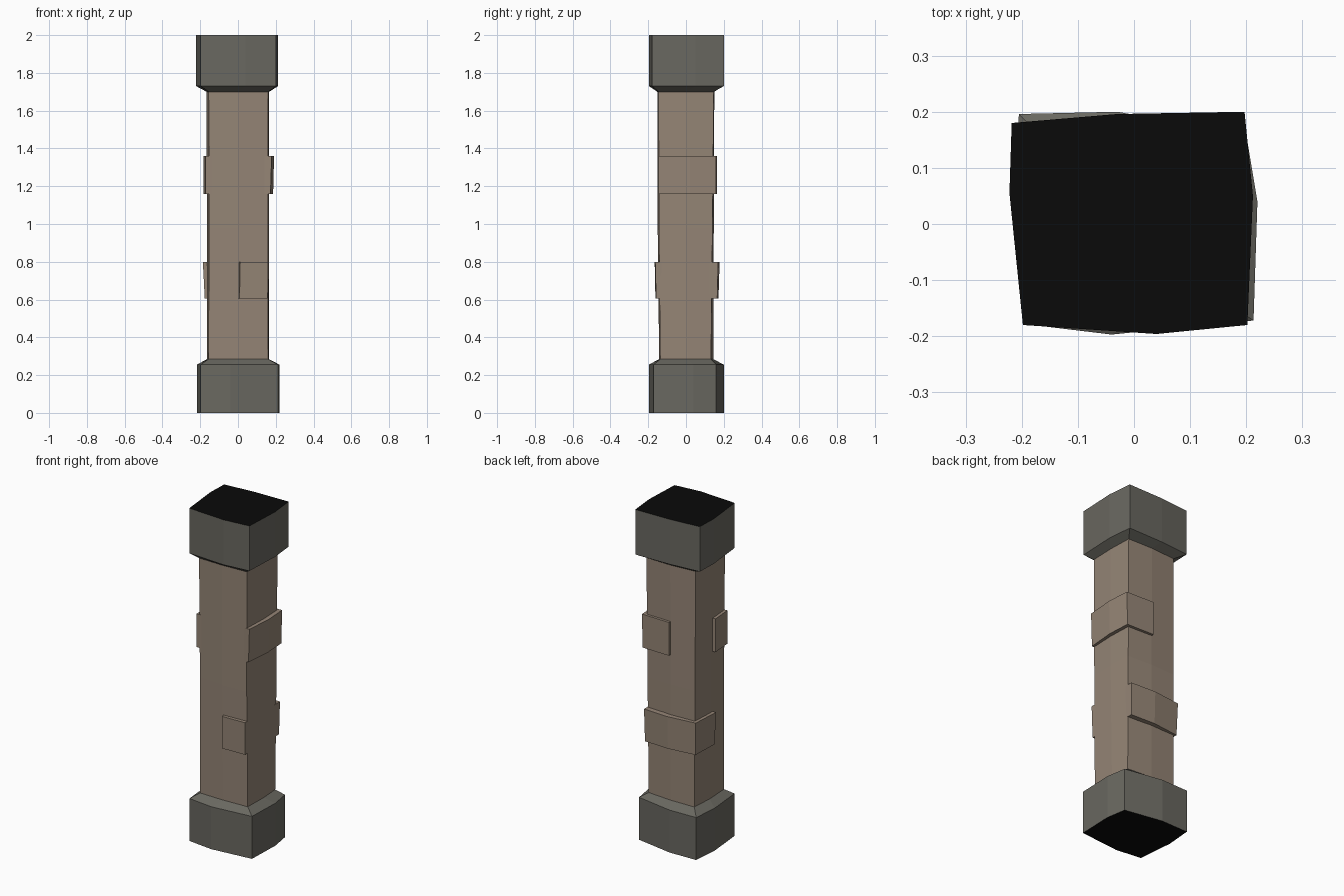
import bpy

if "Cube" in bpy.data.objects:
    bpy.data.objects.remove(bpy.data.objects["Cube"])


def material(name, rgb):
    m = bpy.data.materials.new(name)
    m.diffuse_color = (*rgb, 1)
    m.use_nodes = True
    m.node_tree.nodes["Principled BSDF"].inputs["Base Color"].default_value = m.diffuse_color
    return m


BROWN = material("brown stone", (0.30, 0.235, 0.18))
GREY = material("grey stone", (0.142, 0.138, 0.118))
BLACK = material("black end", (0.003, 0.003, 0.003))


def loft(name, rings, mats, black_at=None):
    """Stack plan outlines [(z, points)] into a closed flat-faced solid."""
    n = len(rings[0][1])
    verts = [(x, y, z) for z, pts in rings for x, y in pts]
    faces = [list(range(n))[::-1], [len(verts) - n + i for i in range(n)]]
    for r in range(len(rings) - 1):
        for i in range(n):
            j = (i + 1) % n
            faces.append([r * n + i, r * n + j, (r + 1) * n + j, (r + 1) * n + i])
    me = bpy.data.meshes.new(name)
    me.from_pydata(verts, [], faces)
    for m in mats:
        me.materials.append(m)
    for p in me.polygons:  # outer end of the block is black
        if black_at is not None and abs(p.normal.z) > 0.9 and abs(p.center.z - black_at) < 0.001:
            p.material_index = 1
    me.update()
    ob = bpy.data.objects.new(name, me)
    bpy.context.collection.objects.link(ob)
    return ob


# Plan outlines, counter-clockwise from the front left corner
neck_low = [(-.156, -.138), (0, -.142), (.16, -.136), (.163, .01),
            (.155, .132), (0, .145), (-.155, .143), (-.164, .01)]
waist = [(-.153, -.143), (0, -.15), (.158, -.143), (.164, 0),
         (.158, .14), (0, .147), (-.158, .14), (-.165, 0)]
neck_high = [(-.155, -.148), (0, -.152), (.16, -.145), (.165, 0),
             (.16, .147), (0, .15), (-.16, .138), (-.166, .01)]
base_plan = [(-.198, -.178), (-.04, -.197), (.213, -.172), (.22, .04),
             (.2, .16), (-.03, .2), (-.205, .196), (-.218, .04)]
cap_plan = [(-.198, -.18), (.04, -.196), (.202, -.18), (.212, .05),
            (.197, .2), (-.03, .196), (-.218, .18), (-.222, .055)]

# Main parts
loft("shaft", [(.27, neck_low), (.98, waist), (1.71, neck_high)], [BROWN])
loft("base", [(0, base_plan), (.255, base_plan), (.285, neck_low)], [GREY, BLACK], 0)
loft("capital", [(1.70, neck_high), (1.73, cap_plan), (2, cap_plan)], [GREY, BLACK], 2)


def band(name, z0, z1, low, high=None):
    loft(name, [(z0, low), (z1, high or low)], [BROWN])


# Raised bands, running part of the way round the shaft
band("upper_band_right", 1.16, 1.36,
     [(.14, -.145), (.172, -.146), (.186, .02), (.178, .158),
      (.0, .163), (.0, .13), (.14, .12)],
     [(.14, -.145), (.178, -.146), (.191, .02), (.182, .158),
      (.0, .163), (.0, .13), (.14, .12)])
band("upper_band_left", 1.16, 1.36,
     [(-.14, -.147), (-.14, -.02), (-.182, -.02), (-.172, -.147)])
band("lower_band_front", .605, .80,
     [(.0, -.13), (.008, -.162), (.157, -.158), (.157, -.13)],
     [(.0, -.13), (.012, -.166), (.16, -.163), (.16, -.13)])
band("lower_band_back", .605, .80,
     [(.157, .12), (.157, .165), (.0, .172), (-.170, .152),
      (-.176, -.02), (-.14, -.02), (-.14, .12)],
     [(.16, .12), (.16, .17), (.0, .178), (-.175, .158),
      (-.186, -.02), (-.14, -.02), (-.14, .12)])
